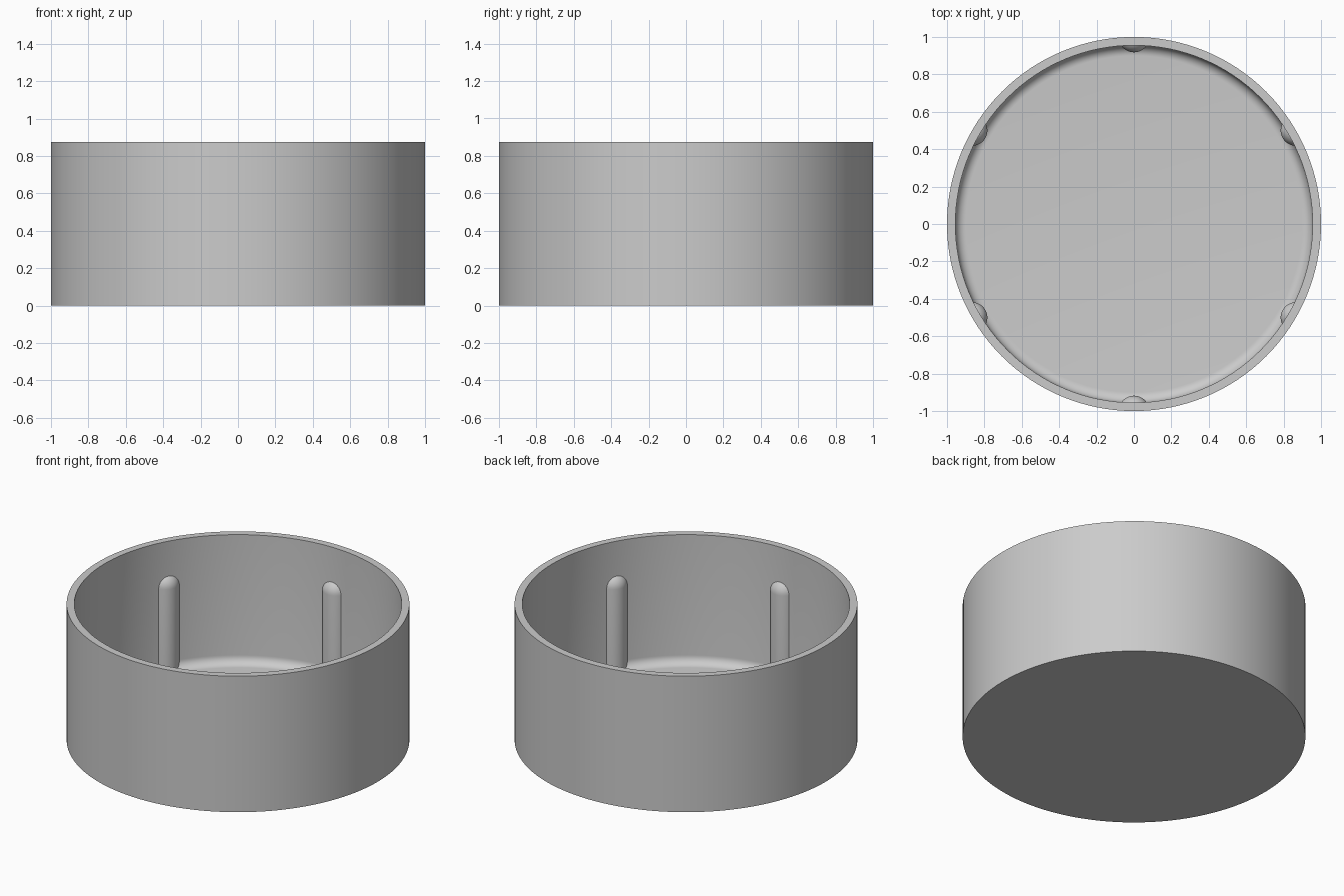
import bpy, bmesh, math
from mathutils import Matrix, Vector

if "Cube" in bpy.data.objects:
    bpy.data.objects.remove(bpy.data.objects["Cube"])

HEIGHT = 0.875
INNER = 0.955       # inside wall radius
FLOOR = 0.045       # floor thickness
FILLET = 0.055      # rounding where floor meets wall
RIB_R = 0.082
RIB_TOP = 0.582     # height of the dome centre on each rib

grey = bpy.data.materials.new("plain_grey")
grey.diffuse_color = (0.6, 0.6, 0.6, 1)
grey.use_nodes = True
grey.node_tree.nodes["Principled BSDF"].inputs["Base Color"].default_value = grey.diffuse_color


def revolve(bm, profile, steps):
    """Spin a list of (radius, height) points around z."""
    verts = [bm.verts.new((r, 0, z)) for r, z in profile]
    edges = [bm.edges.new(pair) for pair in zip(verts, verts[1:])]
    bmesh.ops.spin(bm, geom=verts + edges, cent=(0, 0, 0), axis=(0, 0, 1),
                   angle=math.tau, steps=steps, use_merge=False)
    bmesh.ops.remove_doubles(bm, verts=bm.verts, dist=1e-5)
    bmesh.ops.recalc_face_normals(bm, faces=bm.faces)


def finish(bm, name):
    mesh = bpy.data.meshes.new(name)
    bm.to_mesh(mesh)
    bm.free()
    mesh.materials.append(grey)
    obj = bpy.data.objects.new(name, mesh)
    bpy.context.collection.objects.link(obj)
    bpy.ops.object.select_all(action='DESELECT')
    obj.select_set(True)
    bpy.context.view_layer.objects.active = obj
    bpy.ops.object.shade_smooth_by_angle(angle=math.radians(30))
    return obj


# Round open cup with a filleted inside floor
fillet = []
for i in range(9):
    a = math.radians(90) * i / 8
    fillet.append((INNER - FILLET + FILLET * math.cos(a),
                   FLOOR + FILLET - FILLET * math.sin(a)))
bm = bmesh.new()
revolve(bm, [(0, 0), (1, 0), (1, HEIGHT), (INNER, HEIGHT)] + fillet + [(0, FLOOR)], 128)
finish(bm, "cup")

# Six domed ribs, trimmed so that only the part inside the cup remains
dome = [(RIB_R * math.cos(math.radians(a)), RIB_TOP + RIB_R * math.sin(math.radians(a)))
        for a in range(0, 90, 9)] + [(0, RIB_TOP + RIB_R)]
for k in range(6):
    bm = bmesh.new()
    revolve(bm, [(RIB_R, FLOOR - 0.002)] + dome, 48)
    bmesh.ops.translate(bm, verts=bm.verts, vec=(1, 0, 0))
    bmesh.ops.bisect_plane(bm, geom=bm.verts[:] + bm.edges[:] + bm.faces[:],
                           plane_co=Vector((INNER + 0.004, 0, 0)),
                           plane_no=Vector((1, 0, 0)), clear_outer=True)
    # make sure the faces point into the cup
    bm.normal_update()
    if sum(f.normal.x * f.calc_area() for f in bm.faces) > 0:
        bmesh.ops.reverse_faces(bm, faces=bm.faces)
    turn = Matrix.Rotation(math.radians(30 + 60 * k), 4, 'Z')
    bmesh.ops.transform(bm, matrix=turn, verts=bm.verts)
    finish(bm, f"rib_{k + 1}")
